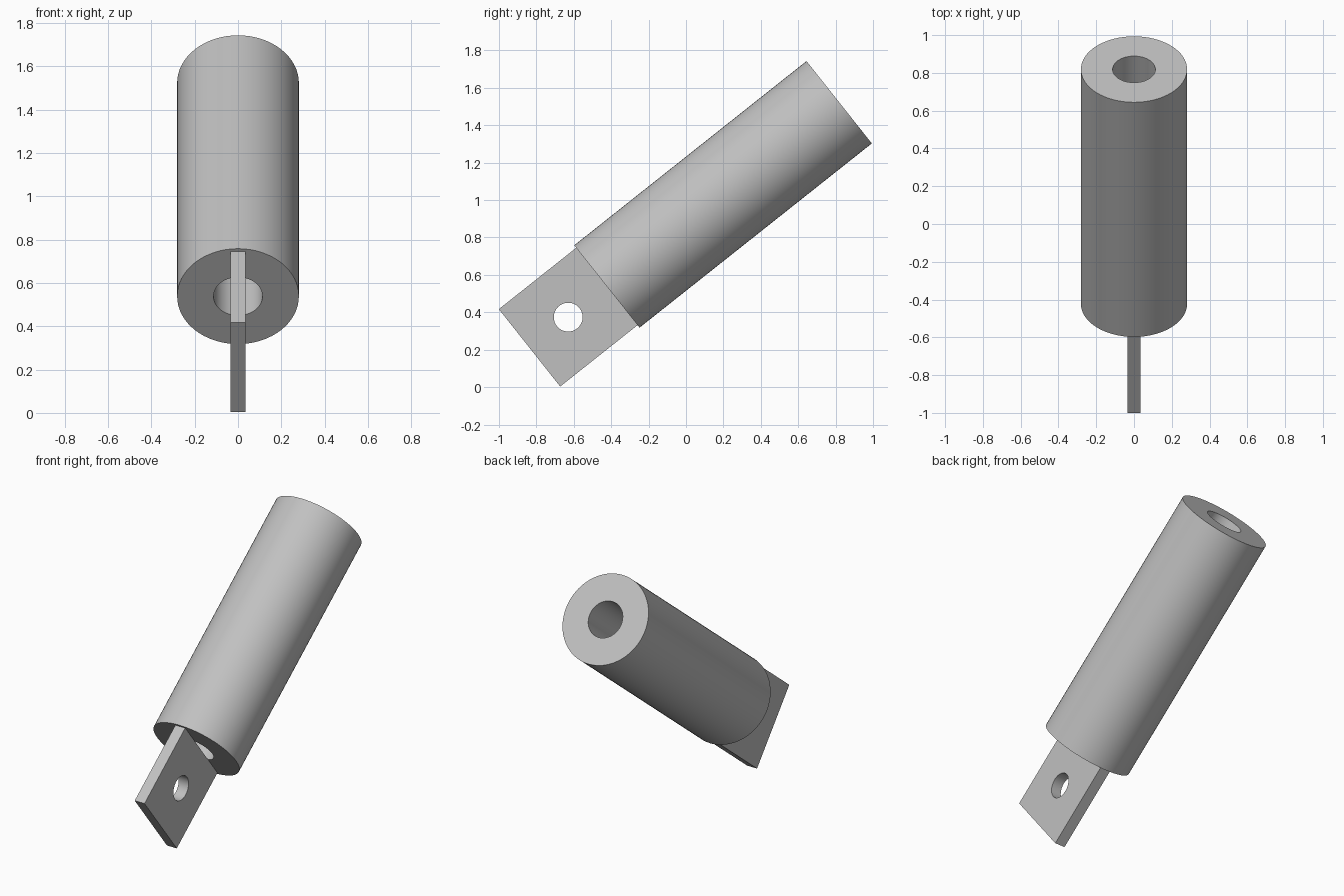
import bpy
import bmesh
from math import sin, cos, pi, radians, atan2
from mathutils import Matrix, Vector

cube = bpy.data.objects.get("Cube")
if cube:
    bpy.data.objects.remove(cube, do_unlink=True)

SEGMENTS = 64
TUBE_RADIUS, BORE_RADIUS, TUBE_LENGTH = 0.281, 0.113, 1.585
LUG_HALF, LUG_HOLE_RADIUS, LUG_THICKNESS = 0.264, 0.077, 0.07

steel = bpy.data.materials.new("light grey steel")
steel.use_nodes = True
steel_colour = (0.53, 0.53, 0.53, 1)
steel.diffuse_color = steel_colour
steel.node_tree.nodes["Principled BSDF"].inputs["Base Color"].default_value = steel_colour

# Shared tilt: local z runs up the tube from the centre of its lower end
tilt = Matrix.Translation((0, -0.423, 0.538)) @ Matrix.Rotation(-atan2(1.242, 0.985), 4, "X")


def circle(radius):
    return [Vector((radius * cos(a), radius * sin(a)))
            for a in (2 * pi * i / SEGMENTS for i in range(SEGMENTS))]


def square(half):
    return [p * half / max(abs(p.x), abs(p.y)) for p in circle(1)]


def hollow_prism(name, outer, inner, depth, matrix):
    """Extrude the area between two closed outlines along local z."""
    bm = bmesh.new()
    rings = [[bm.verts.new((p.x, p.y, z)) for p in outline]
             for outline, z in ((outer, 0), (outer, depth), (inner, depth), (inner, 0))]
    for ring, following in zip(rings, rings[1:] + rings[:1]):
        for i in range(SEGMENTS):
            j = (i + 1) % SEGMENTS
            bm.faces.new((ring[i], ring[j], following[j], following[i]))
    bmesh.ops.recalc_face_normals(bm, faces=bm.faces)
    mesh = bpy.data.meshes.new(name)
    bm.to_mesh(mesh)
    bm.free()
    mesh.materials.append(steel)
    obj = bpy.data.objects.new(name, mesh)
    obj.matrix_world = matrix
    bpy.context.collection.objects.link(obj)
    bpy.ops.object.select_all(action="DESELECT")
    obj.select_set(True)
    bpy.context.view_layer.objects.active = obj
    bpy.ops.object.shade_smooth_by_angle(angle=radians(30))
    return obj


# Bored cylinder
hollow_prism("tube", circle(TUBE_RADIUS), circle(BORE_RADIUS), TUBE_LENGTH, tilt)

# Flat square lug with a pin hole, butted against the lower end
lug_frame = (tilt @ Matrix.Translation((-LUG_THICKNESS / 2, 0, -LUG_HALF))
             @ Matrix.Rotation(pi / 2, 4, "Y"))
hollow_prism("mounting_lug", square(LUG_HALF), circle(LUG_HOLE_RADIUS), LUG_THICKNESS, lug_frame)
